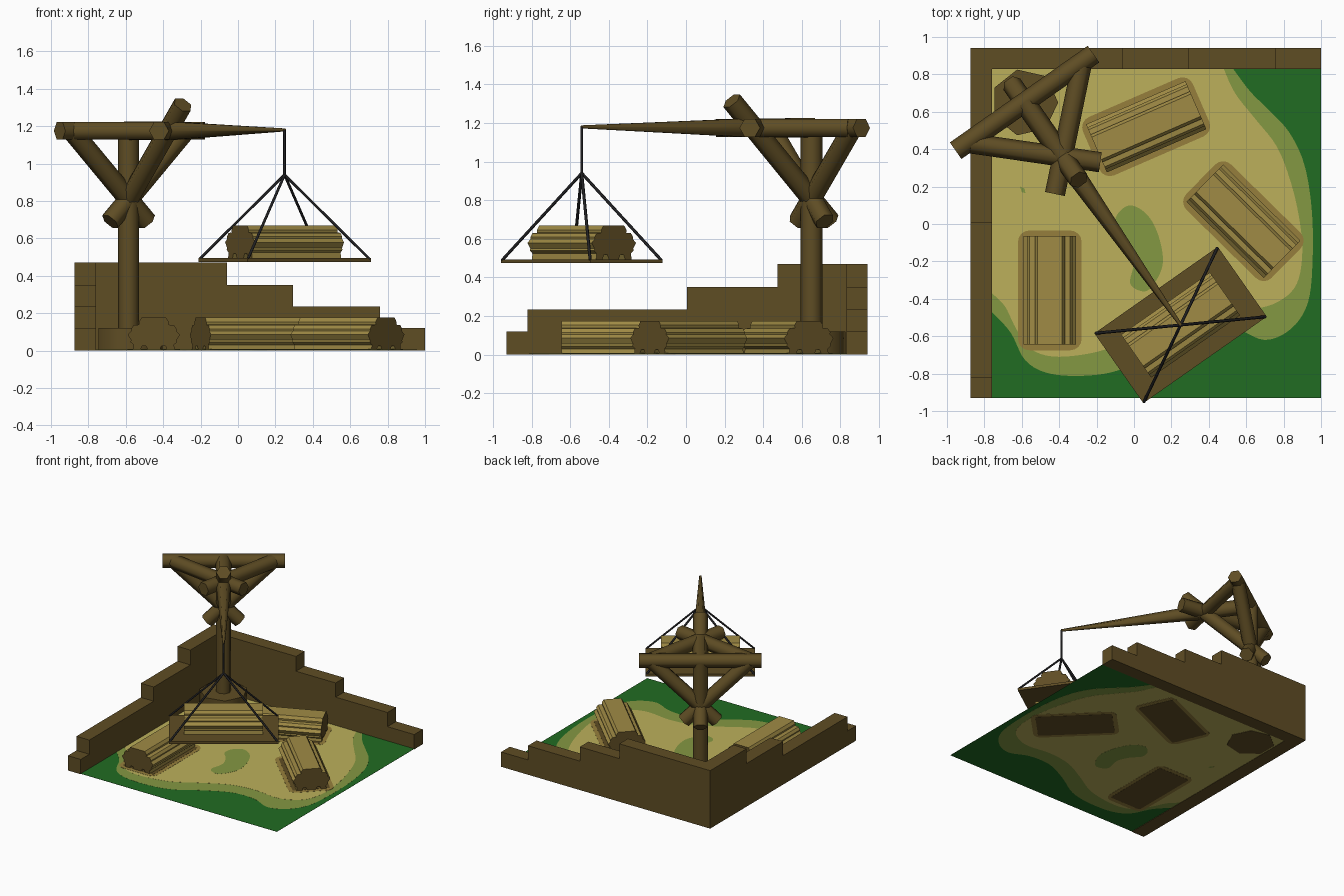
import bpy, bmesh, math
from mathutils import Vector, Matrix

if "Cube" in bpy.data.objects:
    bpy.data.objects.remove(bpy.data.objects["Cube"])


def material(name, r, g, b):
    m = bpy.data.materials.new(name)
    lin = [((c / 255 + 0.055) / 1.055) ** 2.4 for c in (r, g, b)]
    m.diffuse_color = (*lin, 1)
    m.use_nodes = True
    m.node_tree.nodes["Principled BSDF"].inputs["Base Color"].default_value = m.diffuse_color
    return m


WOOD = material("dark wood", 95, 77, 36)
LOG = material("cut timber", 160, 139, 69)
DIRT = material("dirt", 150, 127, 60)
SAND = material("dry sand", 188, 176, 91)
PALE = material("pale grass", 132, 152, 66)
GRASS = material("grass", 33, 108, 34)
ROPE = material("rope", 32, 32, 34)


def finish(name, bm, *mats):
    bmesh.ops.recalc_face_normals(bm, faces=bm.faces)
    me = bpy.data.meshes.new(name)
    bm.to_mesh(me)
    bm.free()
    for m in mats:
        me.materials.append(m)
    ob = bpy.data.objects.new(name, me)
    bpy.context.collection.objects.link(ob)
    return ob


def prism(name, points, vec, *mats):
    """Extrude a closed outline of 3D points along vec."""
    bm = bmesh.new()
    face = bm.faces.new([bm.verts.new(p) for p in points])
    new = bmesh.ops.extrude_face_region(bm, geom=[face], use_keep_orig=True)["geom"]
    bmesh.ops.translate(bm, vec=vec, verts=[g for g in new if isinstance(g, bmesh.types.BMVert)])
    return finish(name, bm, *mats)


def bar(name, a, b, r1, r2, mat, n=6):
    """Round beam from a to b with smooth sides and flat ends."""
    a, b = Vector(a), Vector(b)
    d = (b - a).normalized()
    side = Vector((0, 0, 1)).cross(d)
    side = side.normalized() if side.length > 0.01 else Vector((1, 0, 0))
    up = d.cross(side)
    bm = bmesh.new()
    rings = []
    for c, r in ((a, r1), (b, r2)):
        rings.append([bm.verts.new(c + r * (math.cos(t) * side + math.sin(t) * up))
                      for t in (2 * math.pi * i / n for i in range(n))])
    for i in range(n):
        j = (i + 1) % n
        f = bm.faces.new((rings[0][i], rings[0][j], rings[1][j], rings[1][i]))
        f.smooth = True
    for ring in rings:
        bm.faces.new(ring)
        for v in ring:
            for e in v.link_edges:
                if e.other_vert(v) in ring:
                    e.smooth = False
    return finish(name, bm, mat)


def spline(pts, closed=False, steps=5):
    """Catmull-Rom curve through 2D points."""
    P = [Vector(p) for p in pts]
    n = len(P)
    out = []
    for i in range(n if closed else n - 1):
        if closed:
            p0, p1, p2, p3 = (P[(i + k) % n] for k in (-1, 0, 1, 2))
        else:
            p0, p1, p2, p3 = P[max(i - 1, 0)], P[i], P[i + 1], P[min(i + 2, n - 1)]
        for s in range(steps):
            t = s / steps
            out.append(0.5 * (2 * p1 + (p2 - p0) * t + (2 * p0 - 5 * p1 + 4 * p2 - p3) * t * t
                              + (3 * p1 - p0 - 3 * p2 + p3) * t ** 3))
    if not closed:
        out.append(P[-1])
    return out


def plate(name, outline, half, mat):
    """Thin ground layer centred at z = 0.004, showing on both sides."""
    return prism(name, [(p[0], p[1], 0.004 - half) for p in outline], (0, 0, 2 * half), mat)


# Ground layers
plate("grass_ground", [(-.76, -.93), (1, -.93), (1, .83), (-.76, .83)], .0006, GRASS)
pale = [(.53, .83), (.62, .71), (.72, .61), (.83, .49), (.91, .32), (.95, .08), (.955, -.19),
        (.93, -.42), (.84, -.56), (.70, -.62), (.54, -.56), (.35, -.56), (.15, -.65),
        (-.05, -.77), (-.24, -.81), (-.45, -.80), (-.58, -.73), (-.66, -.58), (-.76, -.47)]
sand = [(.48, .83), (.54, .70), (.65, .56), (.76, .42), (.83, .25), (.88, .05), (.90, -.15),
        (.87, -.32), (.78, -.41), (.65, -.45), (.45, -.43), (.25, -.46), (.05, -.56),
        (-.15, -.67), (-.4, -.71), (-.55, -.67), (-.63, -.56), (-.69, -.44), (-.76, -.37)]
corner = [(-.76, .83)]
plate("pale_grass_patch", spline(pale) + corner, .0012, PALE)
plate("sand_patch", spline(sand) + corner, .0018, SAND)
middle = [(-.02, .10), (.07, .05), (.13, -.06), (.155, -.2), (.12, -.3), (.06, -.36),
          (-.02, -.32), (0, -.2), (-.04, -.1), (-.1, -.03), (-.09, .05)]
plate("middle_grass_patch", spline(middle, True), .0024, PALE)
plate("small_grass_patch", [(-.61, .2), (-.585, .19), (-.58, .165), (-.6, .17)], .0024, PALE)

# Stepped walls along the back and left
back = [(-.875, 0), (1, 0), (1, .12), (.76, .12), (.76, .235), (.295, .235), (.295, .35),
        (-.06, .35), (-.06, .47), (-.875, .47)]
prism("back_wall", [(x, .83, z) for x, z in back], (0, .11, 0), WOOD)
left = [(.83, 0), (-.93, 0), (-.93, .12), (-.82, .12), (-.82, .235), (.005, .235), (.005, .35),
        (.475, .35), (.475, .47), (.83, .47)]
prism("left_wall", [(-.875, y, z) for y, z in left], (.115, 0, 0), WOOD)

# Timber stacks: bumpy profile, dark ends and underside
half = [(.065, .175), (.08, .152), (.078, .138), (.108, .135), (.122, .115), (.12, .105),
        (.14, .085), (.122, .055), (.125, .045), (.108, .03), (.112, 0),
        (.072, 0), (.062, .025), (.042, .025), (.03, 0)]
profile = half + [(-x, z) for x, z in reversed(half)]


def timber(name, x, y, z, angle, length=.58):
    ob = prism(name, [(-length / 2, u, w) for u, w in profile], (length, 0, 0), LOG, WOOD)
    for f in ob.data.polygons:
        if abs(f.normal.x) > .9 or f.normal.z < -.95:
            f.material_index = 1
    ob.matrix_world = Matrix.Translation((x, y, z)) @ Matrix.Rotation(math.radians(angle), 4, 'Z')


def rounded(x, y, angle, a, b, r):
    """Rounded rectangle outline."""
    rot = Matrix.Rotation(math.radians(angle), 2)
    pts = []
    for k, (sx, sy) in enumerate(((1, 1), (-1, 1), (-1, -1), (1, -1))):
        for i in range(5):
            t = math.pi / 2 * (k + i / 4)
            p = Vector((sx * (a - r) + r * math.cos(t), sy * (b - r) + r * math.sin(t)))
            pts.append(rot @ p + Vector((x, y)))
    return pts


stacks = [("left", -.45, -.355, 90), ("back", .065, .52, 23.5), ("right", .585, .015, -44.5)]
for side, x, y, ang in stacks:
    plate(side + "_dirt_patch", rounded(x, y, ang, .32, .17, .06), .003, DIRT)
    plate(side + "_stack_footing", rounded(x, y, ang, .285, .14, .01), .004, WOOD)
    timber(side + "_timber_stack", x, y, .001, ang)

# Crane frame: d points along the boom, p sideways
POLE = Vector((-.585, .65, 0))
d = Vector((.574, -.819, 0))
p = Vector((.819, .574, 0))


def at(fwd, side, z):
    return POLE + d * fwd + p * side + Vector((0, 0, z))


bar("crane_base", at(0, 0, 0), at(0, 0, .12), .18, .18, WOOD, 7)
bar("crane_pole", at(0, 0, 0), at(0, 0, 1.175), .056, .056, WOOD, 8)
bar("cross_beam", at(0, -.45, 1.175), at(0, .45, 1.175), .054, .054, WOOD)
for s, side in ((-1, "left"), (1, "right")):
    bar(side + "_top_beam", at(.015, s * .36, 1.175), at(.494, -s * .148, 1.175), .054, .054, WOOD)
    bar(side + "_brace", at(0, s * .36, 1.165), at(0, -s * .12, .69), .054, .054, WOOD)
bar("front_brace", at(.505, 0, 1.315), at(-.118, 0, .69), .054, .054, WOOD)
bar("boom_root", at(0, 0, 1.175), at(.40, 0, 1.175), .058, .056, WOOD)
bar("boom", at(.40, 0, 1.175), at(1.455, 0, 1.18), .056, .009, WOOD)

# Hanging platform, ropes and load
tip = at(1.453, 0, 1.18)
apex = Vector((tip.x, tip.y, .94))
centre = Vector((tip.x, tip.y, 0))
corners = [centre + p * (a * .403) + d * (b * .228) for a, b in ((1, 1), (-1, 1), (-1, -1), (1, -1))]
prism("platform", [c + Vector((0, 0, .474)) for c in corners], (0, 0, .02), WOOD)
bar("hanging_rope", tip, apex, .008, .008, ROPE)
for i, c in enumerate(corners):
    bar("corner_rope_%d" % (i + 1), apex, centre + (c - centre) * .985 + Vector((0, 0, .49)),
        .008, .008, ROPE)
timber("hoisted_timber_stack", tip.x, tip.y, .494, 35)
